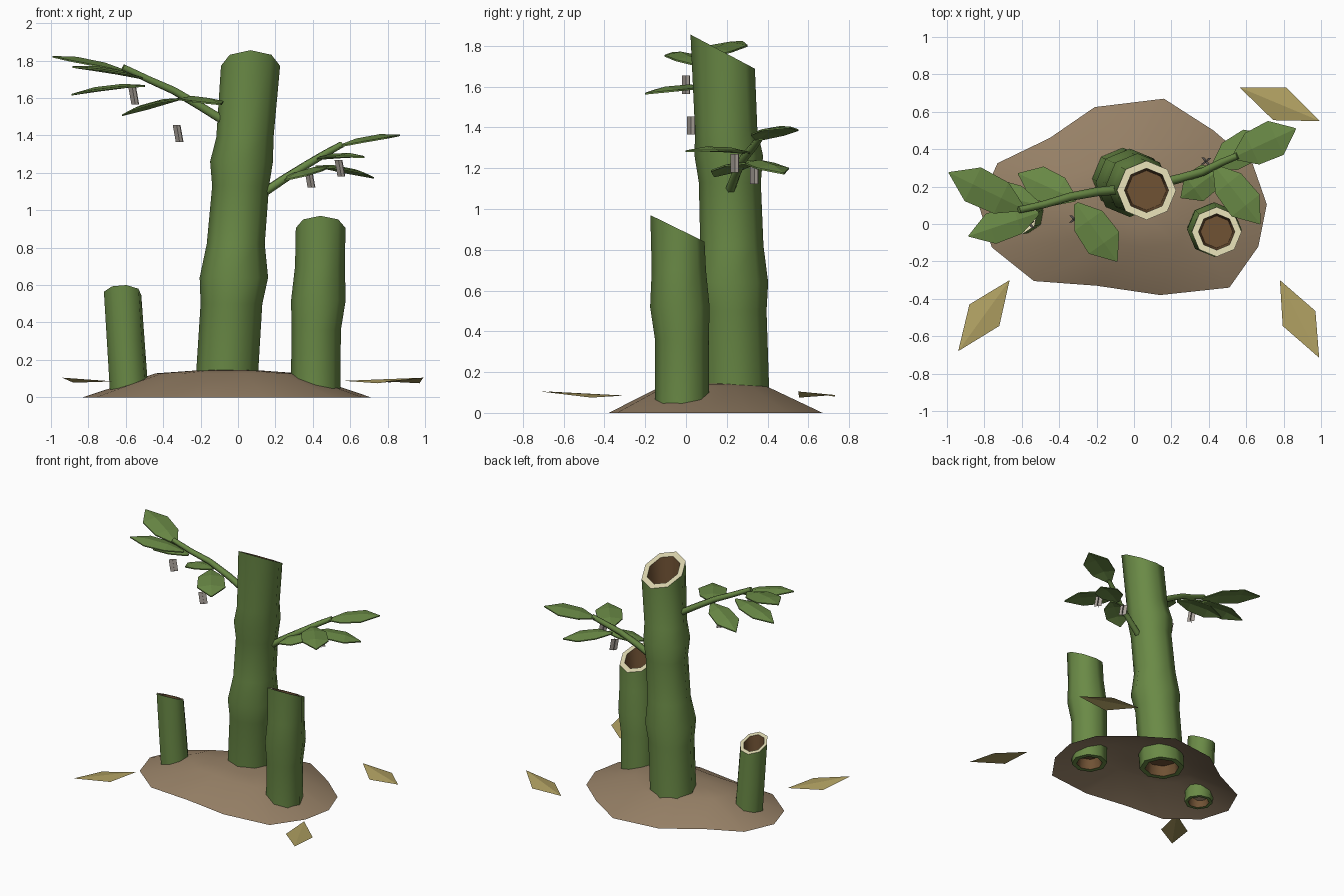
import bpy, math
from mathutils import Vector

if "Cube" in bpy.data.objects:
    bpy.data.objects.remove(bpy.data.objects["Cube"])


def srgb(r, g, b):
    return tuple((c / 255 / 12.92) if c < 10 else ((c / 255 + 0.055) / 1.055) ** 2.4
                 for c in (r, g, b)) + (1.0,)


def material(name, rgb):
    m = bpy.data.materials.new(name)
    m.diffuse_color = srgb(*rgb)
    m.use_nodes = True
    m.node_tree.nodes["Principled BSDF"].inputs["Base Color"].default_value = m.diffuse_color
    return m


GREEN = material("bamboo_green", (106, 138, 70))
EARTH = material("earth", (150, 128, 102))
CUT = material("cut_rim", (214, 208, 170))
INNER = material("hollow_brown", (112, 82, 52))
TAN = material("dry_leaf", (176, 160, 98))
GREY = material("tag_grey", (168, 160, 152))


def build(name, verts, faces, mats, ids=None, smooth=None):
    me = bpy.data.meshes.new(name)
    me.from_pydata([tuple(v) for v in verts], [], faces)
    for m in mats:
        me.materials.append(m)
    if ids:
        for p, i in zip(me.polygons, ids):
            p.material_index = i
    ob = bpy.data.objects.new(name, me)
    bpy.context.collection.objects.link(ob)
    if smooth:
        bpy.ops.object.select_all(action='DESELECT')
        ob.select_set(True)
        bpy.context.view_layer.objects.active = ob
        bpy.ops.object.shade_smooth_by_angle(angle=math.radians(smooth))
    return ob


def bridge(a, b, n):
    """Quads between ring a and ring b."""
    return [(a * n + i, a * n + (i + 1) % n, b * n + (i + 1) % n, b * n + i) for i in range(n)]


def stalk(name, rings, slope, wall, depth, turn=0.0, n=8):
    """Leaning hollow cane: rings are (x, y, z, r), the last one is cut at a slant."""
    loops = [(x, y, z, r, 0) for x, y, z, r in rings]
    bx, by, bz, br = rings[0]
    tx, ty, tz, tr = rings[-1]
    loops[-1] = (tx, ty, tz, tr, slope)
    outer = len(loops)
    # cup in the cut top, then a shallow cup underneath
    loops += [(tx, ty, tz, tr - wall, slope), (tx, ty, tz - depth, tr - wall * 1.3, 0)]
    loops += [(bx, by, bz, br - wall, 0), (bx, by, bz + 0.08, br - wall * 1.3, 0)]
    verts = []
    for x, y, z, r, s in loops:
        for i in range(n):
            a = turn + 2 * math.pi * i / n
            dy = r * math.sin(a)
            verts.append((x + r * math.cos(a), y + dy, z + s * dy))
    faces, ids = [], []
    for k in range(outer + 1):
        faces += bridge(k, k + 1, n)
        ids += [0 if k < outer - 1 else 1 if k == outer - 1 else 2] * n
    top_floor, low, low_floor = outer + 1, outer + 2, outer + 3
    faces.append(tuple(range(top_floor * n, top_floor * n + n)))
    faces += bridge(low, 0, n) + bridge(low_floor, low, n)
    faces.append(tuple(reversed(range(low_floor * n, low_floor * n + n))))
    ids += [2] + [0] * n + [2] * n + [2]
    build(name, verts, faces, [GREEN, CUT, INNER], ids, 50)


# Mound: open shell with an uneven outline
outline = [(-.21, .625), (.16, .67), (.425, .5), (.635, .32), (.71, .105), (.665, -.12),
           (.51, -.34), (.14, -.38), (-.2, -.33), (-.535, -.305), (-.76, -.125),
           (-.83, .1), (-.73, .325), (-.45, .46)][::-1]
n = len(outline)
cx, cy = -0.05, 0.13
mv = []
for f, z in ((1, 0), (.5, .128), (.25, .142)):
    mv += [(cx + f * (x - cx), cy + f * (y - cy), z) for x, y in outline]
mv.append((cx, cy, .148))
mf = bridge(0, 1, n) + bridge(1, 2, n) + [(2 * n + i, 2 * n + (i + 1) % n, 3 * n) for i in range(n)]
build("mound", mv, mf, [EARTH], smooth=50)

# Three canes
stalk("tall_cane", [(-.065, .245, .02, .166), (-.035, .23, .5, .165), (-.022, .22, .64, .183),
                    (-.012, .225, .82, .155), (.014, .215, 1.13, .152), (.019, .21, 1.26, .168),
                    (.037, .197, 1.39, .153), (.067, .18, 1.772, .158)], -.53, .04, .3)
stalk("middle_cane", [(.415, -.02, .0, .132), (.418, -.02, .36, .132), (.43, -.03, .52, .146),
                      (.438, -.035, .7, .133), (.442, -.042, .905, .133)], -.49, .036, .22)
stalk("short_cane", [(-.58, .055, .0, .105), (-.6, .05, .3, .103), (-.617, .045, .555, .102)],
      -.45, .026, .15, 0.2)


def branch(name, pts, r0, r1, n=6):
    pts = [Vector(p) for p in pts]
    verts = []
    for k, p in enumerate(pts):
        d = (pts[min(k + 1, len(pts) - 1)] - pts[max(k - 1, 0)]).normalized()
        u = d.cross(Vector((0, 0, 1))).normalized()
        w = u.cross(d)
        r = r0 + (r1 - r0) * k / (len(pts) - 1)
        for i in range(n):
            a = 2 * math.pi * i / n
            verts.append(p + r * (u * math.cos(a) + w * math.sin(a)))
    m = len(pts)
    faces = [f[::-1] for k in range(m - 1) for f in bridge(k, k + 1, n)]
    faces += [tuple(range(n)), tuple(reversed(range((m - 1) * n, m * n)))]
    build(name, verts, faces, [GREEN], smooth=65)


branch("left_branch", [(-.07, .185, 1.475), (-.2, .172, 1.555), (-.345, .145, 1.64),
                       (-.48, .105, 1.7), (-.615, .075, 1.765)], .026, .018)
branch("right_branch", [(.13, .215, 1.09), (.25, .245, 1.17), (.37, .28, 1.245),
                        (.47, .33, 1.305), (.555, .365, 1.352)], .026, .018)


def leaf(name, base, tip, half, arch=.025):
    """Thin arched blade with a raised midrib."""
    base, tip = Vector(base), Vector(tip)
    d = tip - base
    side = d.cross(Vector((0, 0, 1))).normalized()
    up = Vector((0, 0, 1))
    verts, faces = [], []
    for drop in (0, -.008):
        for t, w in ((0, .12), (.3, .92), (.68, 1), (1, .03)):
            mid = base + d * t + up * (arch * math.sin(math.pi * t) + drop)
            for s in (-1, 0, 1):
                verts.append(mid + side * half * w * s - up * abs(s) * .016 * w)
    for k in range(3):
        for j in range(2):
            a = k * 3 + j
            faces.append((a, a + 1, a + 4, a + 3)[::-1])
            faces.append((a + 12, a + 13, a + 16, a + 15))
        for a, c in ((k * 3, 1), (k * 3 + 2, -1)):
            faces.append((a, a + 3, a + 15, a + 12)[::-c])
    faces += [(0, 1, 13, 12), (1, 2, 14, 13), (10, 9, 21, 22), (11, 10, 22, 23)]
    build(name, verts, faces, [GREEN])


# Leaves on both branches
for i, (b, t, w) in enumerate([
        ((-.59, .08, 1.745), (-.99, .275, 1.825), .1),
        ((-.51, .06, 1.71), (-.885, -.065, 1.77), .085),
        ((-.5, .1, 1.67), (-.89, .19, 1.622), .085),
        ((-.31, .13, 1.6), (-.62, .27, 1.512), .09),
        ((-.31, .11, 1.6), (-.09, -.2, 1.57), .1),
        ((.53, .355, 1.345), (.865, .51, 1.405), .1),
        ((.43, .31, 1.28), (.675, .0, 1.288), .095),
        ((.42, .31, 1.24), (.725, .48, 1.178), .09),
        ((.47, .3, 1.23), (.25, .14, 1.165), .085)]):
    leaf("leaf_%d" % (i + 1), b, t, w)

# Small hanging tags made of two crossed cards
for i, (x, y, z) in enumerate([(-.557, 0, 1.61), (-.32, .025, 1.41),
                               (.545, .24, 1.225), (.385, .335, 1.167)]):
    tv, tf = [], []
    for a in (math.radians(40), math.radians(130)):
        c, s = .027 * math.cos(a), .027 * math.sin(a)
        k = len(tv)
        tv += [(x - c + .008, y - s, z - .045), (x + c + .008, y + s, z - .045),
               (x + c - .008, y + s, z + .045), (x - c - .008, y - s, z + .045)]
        tf.append((k, k + 1, k + 2, k + 3))
    build("hanging_tag_%d" % (i + 1), tv, tf, [GREY])

# Dry leaves around the mound
for i, q in enumerate([
        [(-.665, -.3, .085), (-.88, -.43, .078), (-.94, -.68, .105), (-.72, -.545, .085)],
        [(.78, -.3, .085), (.795, -.545, .085), (.99, -.715, .105), (.97, -.465, .075)],
        [(.565, .73, .088), (.745, .555, .075), (.995, .55, .105), (.815, .73, .08)]]):
    nz = (Vector(q[1]) - Vector(q[0])).cross(Vector(q[2]) - Vector(q[0])).z
    q = q if nz > 0 else q[::-1]
    build("dry_leaf_%d" % (i + 1), q, [(0, 1, 2), (0, 2, 3)], [TAN])
